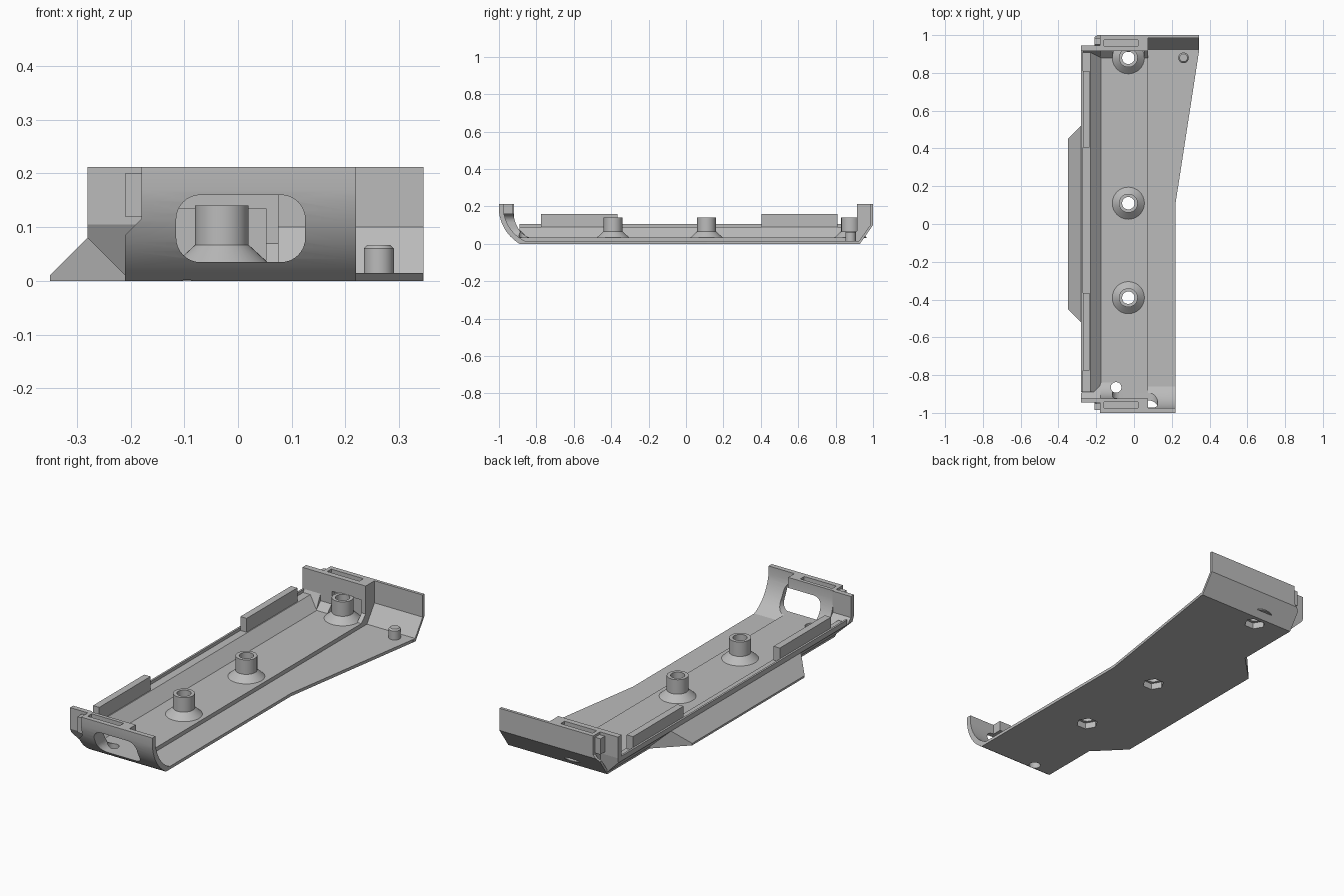
import bpy, bmesh, math

if "Cube" in bpy.data.objects:
    bpy.data.objects.remove(bpy.data.objects["Cube"])

grey = bpy.data.materials.new("plain grey")
grey.use_nodes = True
COLOUR = (0.5, 0.5, 0.5, 1)
grey.diffuse_color = COLOUR
grey.node_tree.nodes["Principled BSDF"].inputs["Base Color"].default_value = COLOUR


def finish(name, bm):
    bmesh.ops.recalc_face_normals(bm, faces=bm.faces)
    mesh = bpy.data.meshes.new(name)
    bm.to_mesh(mesh)
    bm.free()
    mesh.materials.append(grey)
    ob = bpy.data.objects.new(name, mesh)
    bpy.context.collection.objects.link(ob)
    return ob


def prism(name, axis, profile, lo, hi):
    """Extrude a 2D profile along an axis: x uses (y,z), y uses (x,z), z uses (x,y)."""
    def place(p, t):
        p = list(p)
        p.insert("xyz".index(axis), t)
        return p
    bm = bmesh.new()
    a = [bm.verts.new(place(p, lo)) for p in profile]
    b = [bm.verts.new(place(p, hi)) for p in profile]
    bm.faces.new(a)
    bm.faces.new(b)
    for i in range(len(a)):
        j = (i + 1) % len(a)
        bm.faces.new((a[i], a[j], b[j], b[i]))
    return finish(name, bm)


def box(name, x, y, z):
    return prism(name, "z", [(x[0], y[0]), (x[1], y[0]), (x[1], y[1]), (x[0], y[1])], *z)


def lathe(name, x, y, rings, sides=40):
    """Stack of (radius, z) rings closed at both ends."""
    bm = bmesh.new()
    loops = [[bm.verts.new((x + r * math.cos(2 * math.pi * i / sides),
                            y + r * math.sin(2 * math.pi * i / sides), z))
              for i in range(sides)] for r, z in rings]
    for a, b in zip(loops, loops[1:]):
        for i in range(sides):
            j = (i + 1) % sides
            bm.faces.new((a[i], a[j], b[j], b[i]))
    bm.faces.new(loops[0])
    bm.faces.new(loops[-1])
    return finish(name, bm)


def cut(cutter, *targets):
    for ob in targets:
        mod = ob.modifiers.new("cut", "BOOLEAN")
        mod.operation, mod.solver, mod.object = "DIFFERENCE", "EXACT", cutter
        bpy.context.view_layer.objects.active = ob
        bpy.ops.object.modifier_apply(modifier=mod.name)
    bpy.data.objects.remove(cutter)


def smooth(ob):
    bpy.ops.object.select_all(action="DESELECT")
    ob.select_set(True)
    bpy.context.view_layer.objects.active = ob
    bpy.ops.object.shade_smooth_by_angle(angle=math.radians(30))


def arc(a, ctrl, b, n=10):
    """Quadratic curve from a to b."""
    return [tuple((1 - t) ** 2 * p + 2 * t * (1 - t) * c + t * t * q
                  for p, c, q in zip(a, ctrl, b)) for t in [i / n for i in range(n + 1)]]


# Tray: thick floor, sloped side and ledge
tray = prism("tray", "y", [(-.21, 0), (.075, 0), (.075, .035), (-.175, .035), (-.23, .09),
                           (-.27, .09), (-.27, .105), (-.28, .105), (-.28, .08), (-.21, .01)],
             -.89, .93)
# Thin floor that widens toward the back
apron = prism("thin_floor", "z", [(.07, -.89), (.22, -.89), (.22, .11), (.345, .92),
                                  (.345, .93), (.07, .93)], 0, .015)

# Curved front shell and the thick block behind it
outer = [(-1, .212)] + arc((-1, .17), (-.985, .06), (-.89, 0))
shell_in = arc((-.86, .015), (-.955, .06), (-.975, .17)) + [(-.975, .212)]
front_shell = prism("front_shell", "x", outer + [(-.86, 0)] + shell_in, -.21, .22)
block_in = arc((-.84, .035), (-.91, .06), (-.925, .17)) + [(-.925, .212)]
front_block = prism("front_block", "x", [(-.985, .212), (-.98, .13), (-.94, .05), (-.88, .01),
                                         (-.84, .01)] + block_in, -.18, .075)

# Slanted back shell and the thick block in front of it
back_shell = prism("back_shell", "x", [(.91, 0), (.93, 0), (1, .1), (1, .212), (.985, .212),
                                       (.985, .1), (.925, .015), (.91, .015)], -.21, .345)
back_block = prism("back_block", "x", [(.88, .01), (.93, .01), (.99, .1), (.99, .212),
                                       (.915, .212), (.915, .07), (.88, .035)], -.18, .075)

# Shells are notched at the upper side corner
for shell, y in ((front_shell, (-1.1, -.8)), (back_shell, (.8, 1.1))):
    cut(prism("notch", "y", [(-.3, .085), (-.21, .085), (-.18, .115), (-.18, .3), (-.3, .3)], *y),
        shell)

# Set-back corner plates, trimmed along the sloped side
corners = [
    prism("front_corner", "x", [(-.945, .212), (-.945, .105), (-.89, 0), (-.85, .035),
                                (-.92, .105), (-.92, .212)], -.28, -.178),
    prism("back_corner", "x", [(.945, .212), (.945, .105), (.93, 0), (.88, .035),
                               (.915, .105), (.915, .212)], -.28, -.178)]
cut(prism("trim", "y", [(-.21, -.1), (-.21, .01), (-.28, .08), (-.4, .08), (-.4, -.1)],
          -1.1, 1.1), *corners)

# Slots and small side nubs on both end blocks
for side, block, shell in ((-1, front_block, front_shell), (1, back_block, back_shell)):
    ys = sorted((side * .943, side * .975))
    cut(box("slot", (-.16, .02), ys, (.175, .3)), block)
    box("end_nub", (-.21, -.175), sorted((side * .95, side * .985)), (.12, .2))

# Rounded window through the front
window = []
for k, (cx, cz) in enumerate([(.08, .115), (-.07, .115), (-.07, .08), (.08, .08)]):
    for i in range(9):
        a = math.pi / 2 * (k + i / 8)
        window.append((cx + .045 * math.cos(a), cz + .045 * math.sin(a)))
cut(prism("window", "y", window, -1.1, -.8), front_shell, front_block)

# Recess in the back block around the last post
cut(box("recess", (-.115, .052), (.8, .942), (.035, .135)), back_block)

# Screw posts with flared bases, through holes and hexagonal pockets
for y in (-.39, .11, .88):
    post = lathe("screw_post", -.03, y, [(.085, .03), (.085, .035), (.05, .067), (.05, .14)])
    targets = [post, tray] + ([back_block] if y > .8 else [])
    cut(lathe("bore", -.03, y, [(.033, -.1), (.033, .2)]), *targets)
    cut(lathe("pocket", -.03, y, [(.052, -.1), (.052, .032)], 6), *targets)
    smooth(post)

# Drain hole near the front
cut(lathe("drain", -.095, -.865, [(.028, -.1), (.028, .1)]), tray, front_shell, front_block)

# Locating peg on the wide corner
smooth(lathe("locating_peg", .262, .88, [(.028, .01), (.028, .06), (.021, .067)]))

# Rails standing on the ledge
for y in ((-.775, -.365), (.405, .81)):
    box("ledge_rail", (-.27, -.235), y, (.085, .16))

# Side fin with ends mitred at 45 degrees
fin = prism("side_fin", "y", [(-.205, 0), (-.35, 0), (-.35, .01), (-.28, .08), (-.205, .01)], -1, 1)
for v in fin.data.vertices:
    v.co.y *= .8 + v.co.x

for ob in (front_shell, front_block, tray):
    smooth(ob)
